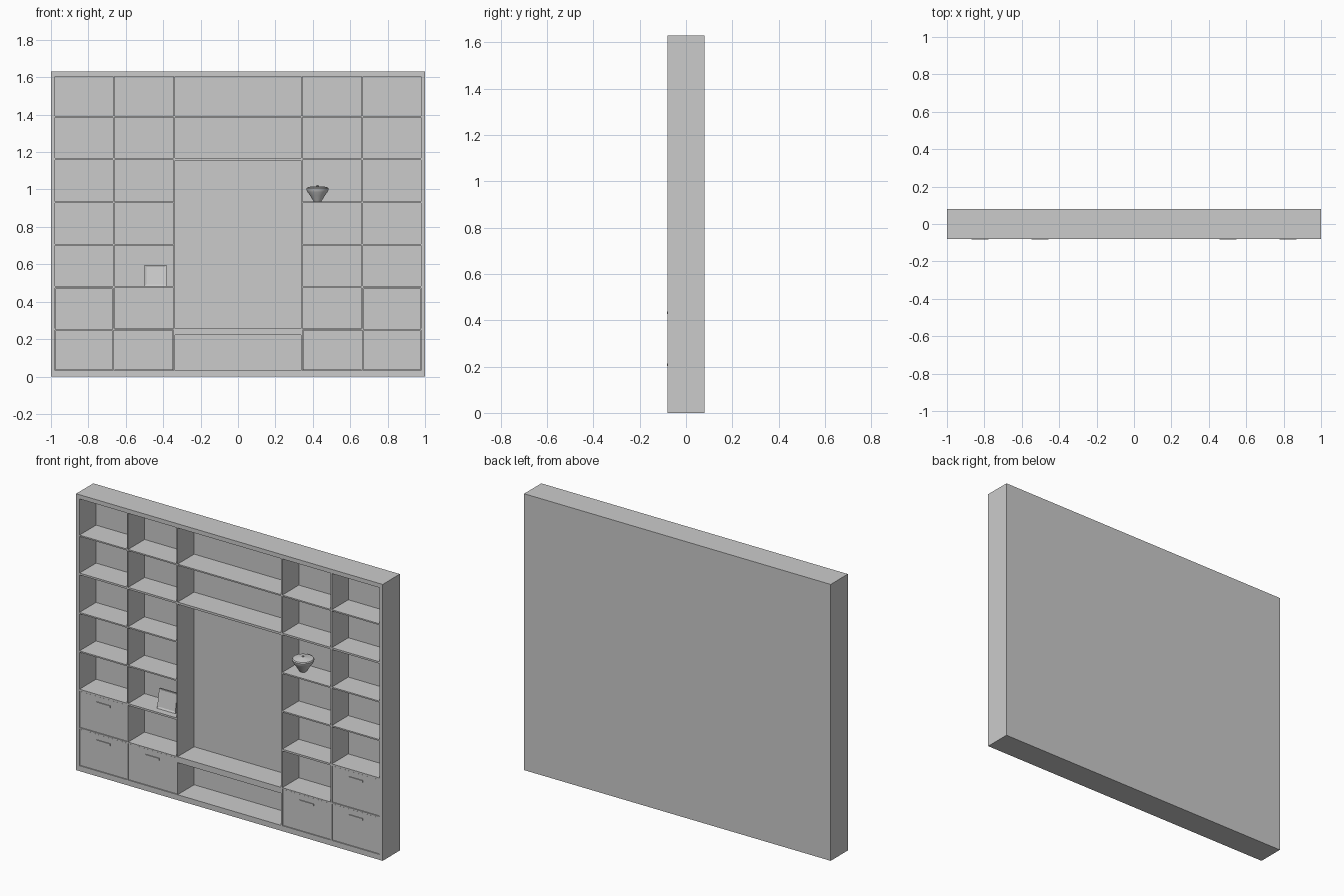
import bpy, bmesh, math
from mathutils import Matrix, Vector

if "Cube" in bpy.data.objects:
    bpy.data.objects.remove(bpy.data.objects["Cube"])

FRONT, BACK = -0.08, 0.08
INNER = 0.074          # front of the back panel
HEIGHT = 1.63


def box(name, x, y, z):
    """Box from (min, max) pairs."""
    bm = bmesh.new()
    bmesh.ops.create_cube(bm, size=1)
    bmesh.ops.scale(bm, verts=bm.verts, vec=(x[1] - x[0], y[1] - y[0], z[1] - z[0]))
    bmesh.ops.translate(bm, verts=bm.verts, vec=(sum(x) / 2, sum(y) / 2, sum(z) / 2))
    me = bpy.data.meshes.new(name)
    bm.to_mesh(me)
    bm.free()
    ob = bpy.data.objects.new(name, me)
    bpy.context.collection.objects.link(ob)
    return ob


def board(name, x, z):
    return box(name, x, (FRONT, INNER), z)


def mirrored(x, s):
    return tuple(sorted((s * x[0], s * x[1])))


# Outer case
box("back_panel", (-1, 1), (INNER, BACK), (0, HEIGHT))
board("top_board", (-1, 1), (1.605, HEIGHT))
board("base_board", (-1, 1), (0, 0.032))

OUTER = (0.668, 0.978)
NEAR = (0.345, 0.661)
SHELVES = [(1.384, 1.392), (1.157, 1.168), (0.928, 0.936),
           (0.701, 0.709), (0.472, 0.483), (0.248, 0.256)]


def drawer(x, z):
    # Slightly recessed front with a narrow shadow gap
    g = 0.002
    box("drawer", (x[0] + g, x[1] - g), (FRONT + 0.003, INNER), (z[0] + g, z[1] - g))
    c = sum(x) / 2
    box("drawer_handle", (c - 0.046, c + 0.046), (FRONT - 0.002, FRONT + 0.004),
        (z[1] - 0.046, z[1] - 0.034))


for s in (-1, 1):
    # Upright boards
    board("side_board", mirrored((0.978, 1), s), (0.032, 1.605))
    board("outer_divider", mirrored((0.661, 0.668), s), (0.032, 1.605))
    board("inner_divider", mirrored((0.338, 0.345), s), (0.032, 1.605))
    # Shelves and drawers
    for z in SHELVES:
        board("outer_shelf", mirrored(OUTER, s), z)
        board("near_shelf", mirrored(NEAR, s), z)
    drawer(mirrored(OUTER, s), (0.256, 0.472))
    drawer(mirrored(OUTER, s), (0.032, 0.248))
    drawer(mirrored(NEAR, s), (0.032, 0.248))

# Wide central bay
for z in [SHELVES[0], (1.155, 1.168), (0.221, 0.256)]:
    board("central_shelf", (-0.338, 0.338), z)

# Round vase with a small neck
profile = [(0, 0), (0.020, 0), (0.024, 0.006), (0.040, 0.032), (0.053, 0.050),
           (0.059, 0.062), (0.060, 0.069), (0.056, 0.075), (0.040, 0.079),
           (0.010, 0.081), (0.005, 0.083), (0.005, 0.089), (0, 0.089)]
bm = bmesh.new()
vs = [bm.verts.new((r, 0, z)) for r, z in profile]
es = [bm.edges.new(p) for p in zip(vs, vs[1:])]
bmesh.ops.spin(bm, geom=vs + es, cent=(0, 0, 0), axis=(0, 0, 1),
               angle=math.tau, steps=32, use_merge=False)
bmesh.ops.remove_doubles(bm, verts=bm.verts, dist=1e-5)
bmesh.ops.recalc_face_normals(bm, faces=bm.faces)
me = bpy.data.meshes.new("vase")
bm.to_mesh(me)
bm.free()
vase = bpy.data.objects.new("vase", me)
bpy.context.collection.objects.link(vase)
vase.location = (0.425, 0, 0.936)
bpy.context.view_layer.objects.active = vase
vase.select_set(True)
bpy.ops.object.shade_smooth_by_angle(angle=math.radians(40))

# Picture frame leaning back: inset and recessed front face
frame = box("picture_frame", (-0.059, 0.059), (0, 0.010), (0, 0.114))
bm = bmesh.new()
bm.from_mesh(frame.data)
bm.normal_update()
face = min(bm.faces, key=lambda f: f.calc_center_median().y)
bmesh.ops.inset_region(bm, faces=[face], thickness=0.014)
bmesh.ops.translate(bm, verts=face.verts, vec=(0, 0.004, 0))
bm.to_mesh(frame.data)
bm.free()
frame.matrix_world = (Matrix.Translation(Vector((-0.441, -0.040, 0.483)))
                      @ Matrix.Rotation(math.radians(-10), 4, 'X'))
